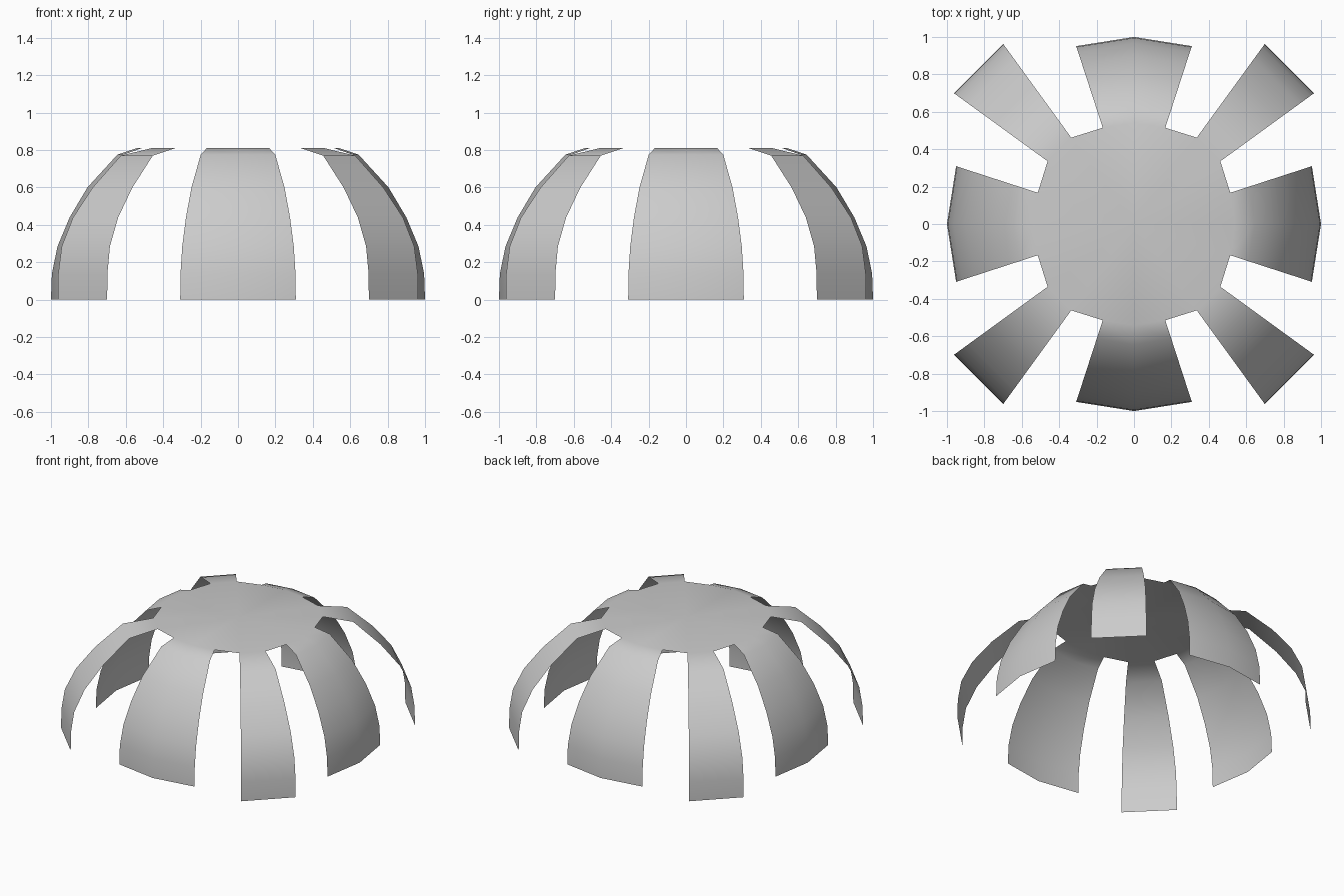
import bpy, bmesh
from math import sin, cos, radians

if "Cube" in bpy.data.objects:
    bpy.data.objects.remove(bpy.data.objects["Cube"])

# Petal profiles (radius, height) from the cap rim down to the ground
CARDINAL = [(0.541, 0.81), (0.645, 0.775), (0.805, 0.60), (0.90, 0.44),
            (0.965, 0.285), (0.995, 0.14), (1.0, 0.0)]
DIAGONAL = [(0.571, 0.81), (0.775, 0.77), (0.96, 0.60), (1.09, 0.44),
            (1.165, 0.285), (1.188, 0.14), (1.19, 0.0)]

bm = bmesh.new()

# Twenty ribs: three to each cardinal petal, two to each diagonal petal
ribs = []
for k in range(20):
    a = radians(18 * k)
    profile = CARDINAL if k % 5 in (0, 1, 4) else DIAGONAL
    ribs.append([bm.verts.new((r * cos(a), r * sin(a), z)) for r, z in profile])

# Petals, leaving a gap between cardinal and diagonal ribs
for k in range(20):
    if k % 5 in (1, 3):
        continue
    a, b = ribs[k], ribs[(k + 1) % 20]
    for i in range(len(a) - 1):
        bm.faces.new((a[i], a[i + 1], b[i + 1], b[i]))

# Flat cap as a fan
centre = bm.verts.new((0, 0, 0.81))
for k in range(20):
    bm.faces.new((centre, ribs[k][0], ribs[(k + 1) % 20][0]))

for f in bm.faces:
    f.smooth = True
mesh = bpy.data.meshes.new("petal_dome")
bm.to_mesh(mesh)
bm.free()
dome = bpy.data.objects.new("petal_dome", mesh)
bpy.context.collection.objects.link(dome)
